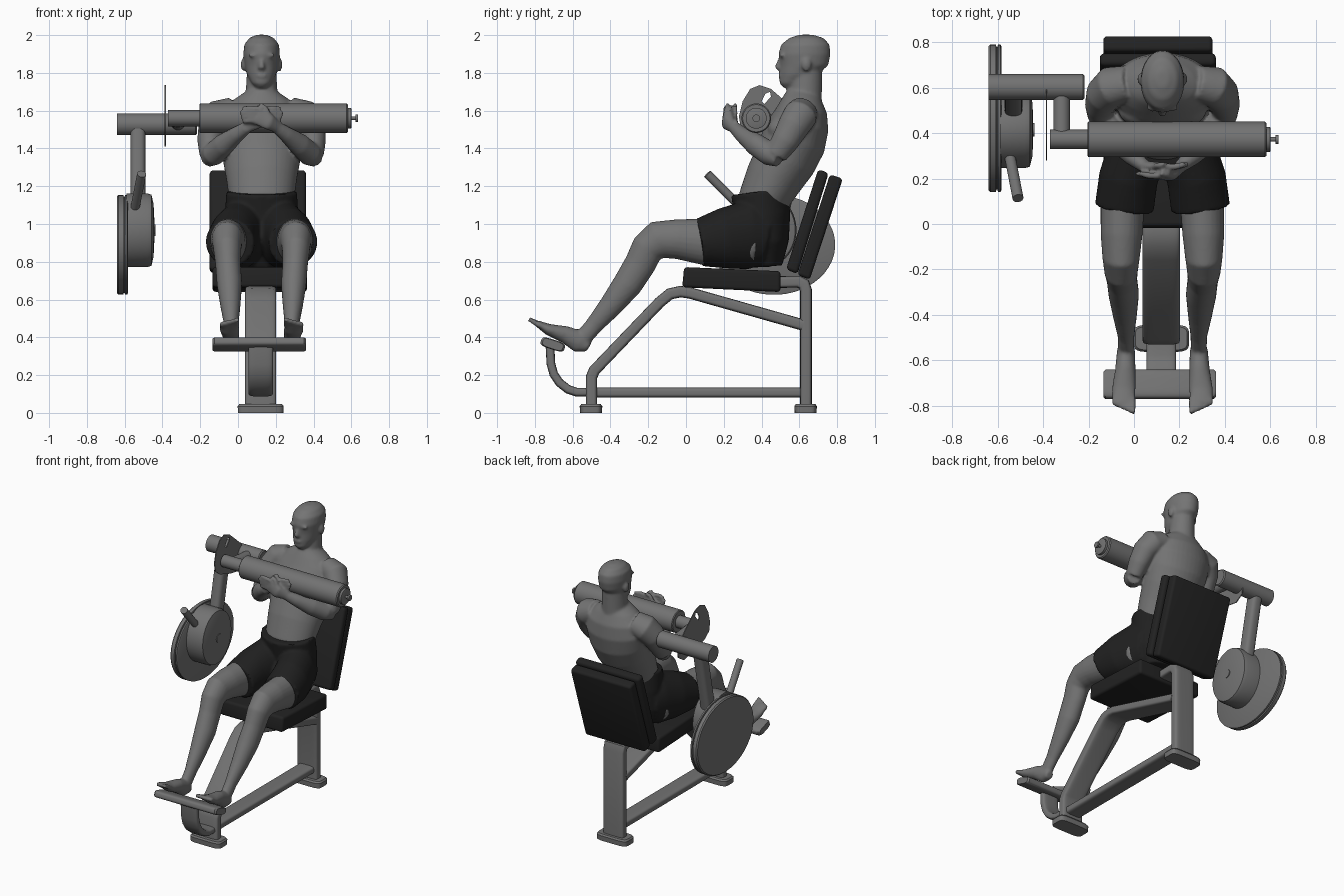
import bpy, bmesh, math
from mathutils import Vector, Matrix

if "Cube" in bpy.data.objects:
    bpy.data.objects.remove(bpy.data.objects["Cube"])

C = 0.125  # centre line of the athlete and frame


def material(name, value):
    m = bpy.data.materials.new(name)
    m.use_nodes = True
    col = (value, value, value, 1)
    m.diffuse_color = col
    bsdf = next(n for n in m.node_tree.nodes if n.type == "BSDF_PRINCIPLED")
    bsdf.inputs["Base Color"].default_value = col
    bsdf.inputs["Roughness"].default_value = 0.7
    return m


STEEL = material("grey steel", 0.17)
SKIN = material("grey skin", 0.175)
CLOTH = material("black cloth", 0.014)
PAD = material("black padding", 0.016)
HAIR = material("dark hair", 0.018)


def loft(bm, rings, ref=(1, 0, 0), axis=None, n=24, power=2):
    """Skin superellipse rings (x, y, z, half width, half depth) along a path."""
    pts = [Vector(r[:3]) for r in rings]
    last = None
    for i, r in enumerate(rings):
        if axis:
            t, k = Vector(axis), 1
        else:
            d2 = (pts[i + 1] - pts[i]).normalized() if i < len(pts) - 1 else None
            d1 = (pts[i] - pts[i - 1]).normalized() if i else d2
            t = (d1 + (d2 or d1)).normalized()
            k = max(0.7, t.dot(d1))
        u = Vector(ref)
        u = (u - t * u.dot(t)).normalized()
        v = t.cross(u)
        ring = []
        for j in range(n):
            a = math.tau * (j + 0.5) / n
            c, s = math.cos(a), math.sin(a)
            c = math.copysign(abs(c) ** (2 / power), c) * r[3]
            s = math.copysign(abs(s) ** (2 / power), s) * r[4] / k
            ring.append(bm.verts.new(pts[i] + u * c + v * s))
        if last:
            for j in range(n):
                q = (j + 1) % n
                bm.faces.new((last[j], last[q], ring[q], ring[j]))
        else:
            bm.faces.new(ring[::-1])
        last = ring
    bm.faces.new(last)


def ball(bm, loc, scale):
    m = Matrix.Translation(loc) @ Matrix.Diagonal((*scale, 1))
    bmesh.ops.create_uvsphere(bm, u_segments=16, v_segments=10, radius=1, matrix=m)


def finish(name, bm, mat, angle=35):
    bmesh.ops.recalc_face_normals(bm, faces=bm.faces)
    me = bpy.data.meshes.new(name)
    bm.to_mesh(me)
    bm.free()
    ob = bpy.data.objects.new(name, me)
    bpy.context.collection.objects.link(ob)
    me.materials.append(mat)
    smooth(ob, angle)
    return ob


def smooth(ob, angle):
    bpy.ops.object.select_all(action="DESELECT")
    ob.select_set(True)
    bpy.context.view_layer.objects.active = ob
    bpy.ops.object.shade_smooth_by_angle(angle=math.radians(angle))


def part(name, rings, mat=STEEL, **kw):
    bm = bmesh.new()
    loft(bm, rings, **kw)
    return finish(name, bm, mat)


def tube(name, path, half_x, half_t, power=5):
    return part(name, [(0.12, y, z, half_x, half_t) for y, z in path], n=32, power=power)


def turned(name, y, z, profile):
    """Shape on an x axis from (x, y radius, z radius)."""
    return part(name, [(x, y, z, a, b) for x, a, b in profile], ref=(0, 1, 0), axis=(1, 0, 0), n=48)


def cushion(name, outline, x0, x1, bevel):
    bm = bmesh.new()
    f = bm.faces.new([bm.verts.new((x0, y, z)) for y, z in outline])
    ext = bmesh.ops.extrude_face_region(bm, geom=[f])["geom"]
    moved = [g for g in ext if isinstance(g, bmesh.types.BMVert)]
    bmesh.ops.translate(bm, verts=moved, vec=(x1 - x0, 0, 0))
    bmesh.ops.bevel(bm, geom=bm.edges[:], offset=bevel, segments=4, profile=0.5, affect="EDGES")
    return finish(name, bm, PAD)


def baked(ob):
    bpy.context.view_layer.update()
    dg = bpy.context.evaluated_depsgraph_get()
    return bpy.data.meshes.new_from_object(ob.evaluated_get(dg))


def blend(ob, voxel, steps):
    """Fuse overlapping lofts into one soft surface."""
    r = ob.modifiers.new("fuse", "REMESH")
    r.mode, r.voxel_size = "VOXEL", voxel
    s = ob.modifiers.new("soften", "SMOOTH")
    s.factor, s.iterations = 0.5, steps
    me = baked(ob)
    ob.modifiers.clear()
    ob.data = me


# Frame
tube("rear_post", [(.635, .03), (.635, .65), (.625, .68), (.595, .695), (.4, .69)], .08, .031)
tube("front_leg_and_brace", [(-.5, .03), (-.5, .19), (-.485, .225), (-.14, .585), (-.085, .63),
                             (-.03, .642), (.02, .635), (.62, .465)], .082, .03)
tube("base_rail", [(-.5, .108), (.62, .108)], .06, .027, 4)
tube("footrest_arm", [(-.48, .11), (-.58, .11), (-.625, .125), (-.67, .16), (-.7, .205),
                      (-.715, .26), (-.72, .35)], .065, .023, 4)
for name, y in (("front_foot", -.503), ("rear_foot", .633)):
    part(name, [(.12, y, z, a, a - .062) for z, a in ((0, .12), (.035, .122), (.046, .114))],
         axis=(0, 0, 1), power=5, n=40)
part("footrest_bar", [(x, -.705, .362, .066 * s, .026 * s) for x, s in
                      ((-.135, .85), (-.125, 1), (.35, 1), (.36, .85))],
     ref=(0, .95, -.31), axis=(1, 0, 0), power=3.5, n=32)

# Pads
cushion("seat", [(-.02, .665), (-.01, .772), (.5, .75), (.5, .64)], -.135, .365, .018)
cushion("back_cushion", [(.53, .76), (.70, 1.29), (.755, 1.27), (.59, .735)], -.15, .36, .02)
cushion("back_panel", [(.59, .73), (.655, .705), (.83, 1.24), (.762, 1.262)], -.135, .345, .018)

# Press arm and counterweight
turned("chest_roller", .372, 1.56, [(-.205, .072, .072), (-.2, .078, .078), (.575, .078, .078), (.582, .072, .072)])
turned("roller_cap", .372, 1.56, [(.57, .055, .055), (.598, .055, .055), (.6, .05, .05)])
turned("roller_pin", .372, 1.56, [(.59, .01, .01), (.622, .01, .01), (.623, .02, .02), (.635, .02, .02)])
turned("roller_shaft", .372, 1.56, [(-.37, .043, .043), (-.19, .043, .043)])
turned("pivot_bar", .602, 1.528, [(-.64, .057, .057), (-.225, .057, .057), (-.218, .05, .05)])
part("link_arm", [(-.318, .38, 1.55, .037, .037), (-.318, .6, 1.53, .037, .037)])
part("weight_arm", [(-.53, .6, 1.53, .04, .045), (-.53, .49, 1.0, .04, .045)], power=3)
turned("weight_disc", .465, .89, [(-.64, .318, .258), (-.632, .325, .265), (-.607, .325, .265), (-.605, .315, .255),
                                  (-.6, .315, .255), (-.598, .325, .265), (-.587, .325, .265), (-.582, .315, .255)])
turned("weight_drum", .415, .967, [(-.59, .17, .196), (-.48, .17, .196), (-.458, .163, .188), (-.447, .12, .14), (-.443, .05, .06)])
turned("drum_hub", .415, .967, [(-.46, .03, .03), (-.438, .03, .03)])
part("weight_handle", [(-.552, .33, 1.05, .024, .024), (-.51, .113, 1.265, .024, .024)])

# Slotted adjustment plate
cu = bpy.data.curves.new("adjustment_plate", "CURVE")
cu.dimensions, cu.fill_mode, cu.extrude = "2D", "BOTH", .003
outline = [(.28, 1.57), (.3, 1.65), (.34, 1.715), (.39, 1.735), (.45, 1.715), (.56, 1.62),
           (.65, 1.52), (.64, 1.45), (.58, 1.41), (.46, 1.43), (.34, 1.47), (.29, 1.51)]
slot = [(.40, 1.65), (.415, 1.635), (.45, 1.675), (.445, 1.70), (.42, 1.69)]
for pts in (outline, slot):
    sp = cu.splines.new("POLY")
    sp.points.add(len(pts) - 1)
    sp.use_cyclic_u = True
    for p, (y, z) in zip(sp.points, pts):
        p.co = (y, z, 0, 1)
tmp = bpy.data.objects.new("plate_outline", cu)
bpy.context.collection.objects.link(tmp)
plate = bpy.data.objects.new("adjustment_plate", baked(tmp))
bpy.data.objects.remove(tmp)
bpy.context.collection.objects.link(plate)
plate.data.materials.clear()
plate.data.materials.append(STEEL)
plate.rotation_euler = (math.pi / 2, 0, math.pi / 2)
plate.location.x = -.385

# Athlete: trunk, neck and head
bm = bmesh.new()
loft(bm, [(C, *r) for r in ((.41, 1.0, .15, .11), (.415, 1.13, .172, .135), (.465, 1.24, .187, .152), (.525, 1.34, .205, .165),
                            (.57, 1.44, .22, .172), (.6, 1.53, .23, .158), (.612, 1.6, .205, .135), (.615, 1.66, .145, .105),
                            (.62, 1.7, .085, .085))], n=40)
loft(bm, [(C, .62, 1.62, .1, .1), (C, .63, 1.7, .084, .09), (C, .64, 1.84, .076, .082)])
loft(bm, [(C, *r) for r in ((.55, 1.722, .03, .035), (.555, 1.745, .052, .06), (.595, 1.79, .077, .1), (.625, 1.84, .09, .128),
                            (.627, 1.9, .097, .138), (.632, 1.95, .092, .128), (.637, 1.985, .065, .09), (.637, 2.002, .025, .035))],
     axis=(0, 0, 1), n=32)
loft(bm, [(C, .507, 1.885, .009, .012), (C, .493, 1.845, .014, .02), (C, .49, 1.828, .02, .02), (C, .5, 1.812, .012, .01)],
     axis=(0, 0, 1))
ball(bm, (C, .5, 1.785), (.028, .012, .013))
for s in (-1, 1):
    ball(bm, (C + s * .04, .508, 1.893), (.034, .014, .01))
    ball(bm, (C + s * .097, .637, 1.843), (.013, .026, .036))
    ball(bm, (C + s * .095, .5, 1.5), (.1, .07, .07))

    def limb(rings, **kw):
        loft(bm, [(C + s * r[0], *r[1:]) for r in rings], **kw)

    # Arms, crossed hands and fingers
    limb([(.15, .62, 1.6, .07, .08), (.225, .605, 1.575, .085, .085), (.26, .57, 1.52, .077, .083),
          (.275, .525, 1.44, .066, .073), (.275, .475, 1.365, .054, .06)])
    limb([(.285, .495, 1.345, .045, .045), (.255, .445, 1.37, .063, .063), (.2, .37, 1.42, .06, .056),
          (.13, .295, 1.475, .042, .04), (.075, .25, 1.515, .032, .028)], ref=(0, 0, 1))
    y = .232 - s * .02
    limb([(.085, .255, 1.51, .03, .026), (.04, y, 1.54, .044, .022), (-.02, y, 1.57, .047, .018)], ref=(0, 0, 1))
    for i in range(4):
        z = 1.535 + i * .023
        limb([(0, y, z, .014, .015), (-.06, y, z + .012, .013, .014), (-.1 - .008 * (i % 3), y + .012, z + .008, .011, .012)], ref=(0, 0, 1))
    limb([(.04, y, 1.57, .015, .015), (.02, y + .005, 1.615, .013, .013), (-.01, y + .01, 1.635, .011, .011)])

    # Legs, feet and toes
    limb([(.12, .35, .9, .11, .12), (.175, .1, .905, .098, .123), (.18, -.05, .92, .092, .105), (.182, -.15, .915, .082, .097),
          (.182, -.205, .87, .074, .086), (.178, -.242, .79, .067, .083), (.17, -.31, .68, .067, .078),
          (.165, -.4, .565, .053, .062), (.16, -.49, .46, .037, .047), (.16, -.55, .39, .035, .045)])
    limb([(.16, -.515, .345, .028, .025), (.16, -.56, .375, .04, .06), (.163, -.64, .415, .045, .046),
          (.17, -.73, .442, .053, .03), (.17, -.79, .475, .05, .016)])
    for i in range(5):
        dx = .129 + i * .0205
        limb([(dx, -.765, .462, .013, .015), (dx, -.832 + .009 * i, .497 - .006 * i, .012, .013)])
athlete = finish("athlete_body", bm, SKIN)
blend(athlete, .009, 4)

# Hair cap: cut along a sloping hairline
bm = bmesh.new()
bm.from_mesh(athlete.data)
co, no = Vector((C, .505, 1.95)), Vector((0, .32, 1)).normalized()
bmesh.ops.bisect_plane(bm, geom=bm.verts[:] + bm.edges[:] + bm.faces[:], plane_co=co, plane_no=no)
for f in bm.faces:
    f.material_index = int((f.calc_center_median() - co).dot(no) > 0)
bm.to_mesh(athlete.data)
bm.free()
athlete.data.materials.clear()
for m in (SKIN, HAIR):
    athlete.data.materials.append(m)
smooth(athlete, 70)

# Shorts
bm = bmesh.new()
loft(bm, [(C, *r) for r in ((.43, .775, .13, .08), (.42, .9, .19, .125), (.405, 1.04, .195, .148), (.388, 1.172, .187, .15))], n=40)
for s in (-1, 1):
    loft(bm, [(C + s * r[0], *r[1:]) for r in ((.168, .068, .9, .13, .126), (.15, .2, .923, .13, .16),
                                               (.11, .33, .945, .128, .182), (.095, .42, .93, .11, .15))], n=32)
shorts = finish("shorts", bm, CLOTH)
blend(shorts, .011, 2)
shorts.data.materials.clear()
shorts.data.materials.append(CLOTH)
smooth(shorts, 50)
